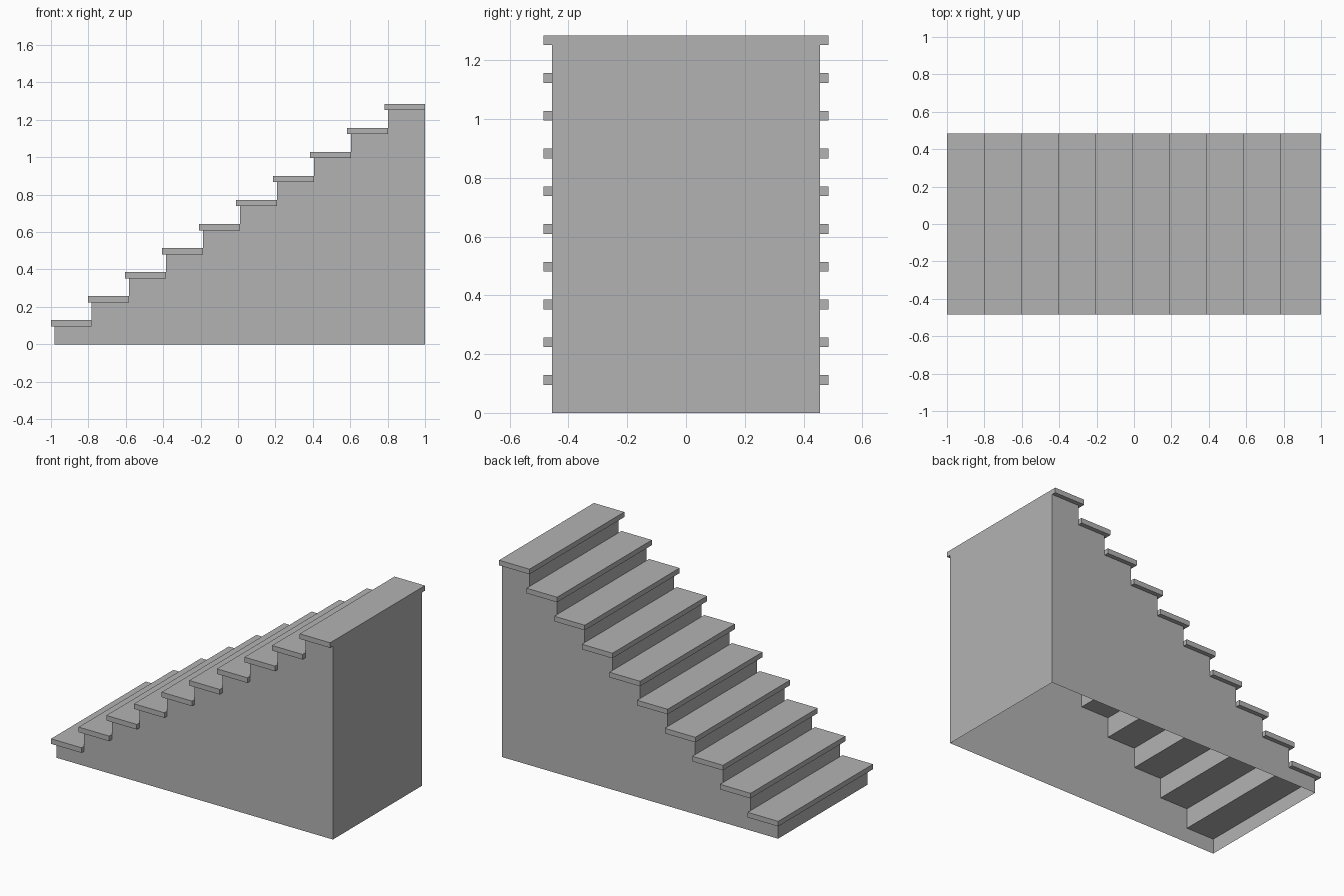
import bpy
import bmesh

STEPS = 10
RUN, RISE = 0.198, 0.1285
TREAD_LENGTH, TREAD_THICK = 0.218, 0.033
TREAD_HALF, BODY_HALF = 0.485, 0.457
NOSE = 0.02

cube = bpy.data.objects.get("Cube")
if cube:
    bpy.data.objects.remove(cube, do_unlink=True)

# Single flat grey
grey = bpy.data.materials.new("plain_grey")
grey.use_nodes = True
color = (0.45, 0.45, 0.45, 1)
grey.diffuse_color = color
grey.node_tree.nodes["Principled BSDF"].inputs["Base Color"].default_value = color


def add_object(name, bm):
    mesh = bpy.data.meshes.new(name)
    bm.to_mesh(mesh)
    bm.free()
    mesh.materials.append(grey)
    obj = bpy.data.objects.new(name, mesh)
    bpy.context.collection.objects.link(obj)
    return obj


def add_face(bm, points):
    return bm.faces.new([bm.verts.new(p) for p in points])


def cross_panel(bm, x, low, high, facing):
    """Upright panel across the width, facing along x."""
    ys = (BODY_HALF * facing, -BODY_HALF * facing)
    add_face(bm, [(x, ys[0], low), (x, ys[1], low), (x, ys[1], high), (x, ys[0], high)])


def tread_start(i):
    return -1 + RUN * i


def tread_top(i):
    return RISE * (i + 1)


# Treads: overhanging slabs
for i in range(STEPS):
    bm = bmesh.new()
    bmesh.ops.create_cube(bm, size=1)
    for v in bm.verts:
        v.co.x = tread_start(i) + (v.co.x + 0.5) * TREAD_LENGTH
        v.co.y *= TREAD_HALF * 2
        v.co.z = tread_top(i) + (v.co.z - 0.5) * TREAD_THICK
    add_object(f"tread_{i + 1}", bm)

# Risers: thin sheets between one tread and the next
bm = bmesh.new()
for i in range(STEPS):
    cross_panel(bm, tread_start(i) + NOSE, RISE * i, tread_top(i) - TREAD_THICK, 1)
add_object("risers", bm)

# Stepped side walls, open underneath
profile = [(1, 0), (tread_start(0) + NOSE, 0)]
for i in range(STEPS):
    x, z = tread_start(i) + NOSE, tread_top(i) - TREAD_THICK
    profile += [(x, z), (x + RUN, z)]
profile[-1] = (1, profile[-1][1])
for name, y in (("front_wall", -BODY_HALF), ("back_wall", BODY_HALF)):
    bm = bmesh.new()
    face = add_face(bm, [(x, y, z) for x, z in profile])
    face.normal_update()
    if face.normal.y * y < 0:
        face.normal_flip()
    add_object(name, bm)

# Tall end wall
bm = bmesh.new()
cross_panel(bm, 1, 0, tread_top(STEPS - 1) - TREAD_THICK, -1)
add_object("tall_end_wall", bm)
